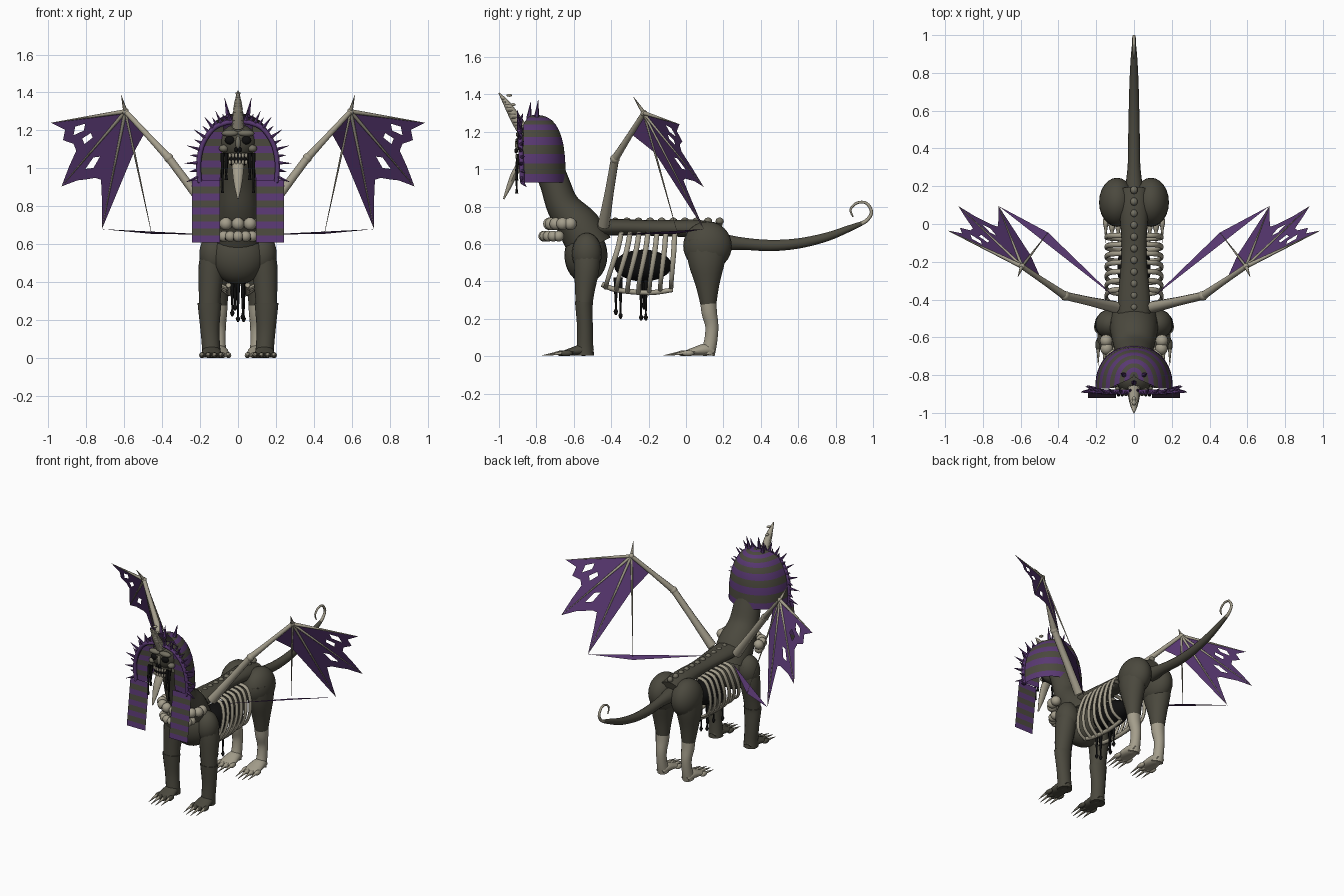
import bpy, bmesh
from math import sin, cos, pi, radians
from mathutils import Vector as V, Matrix

if "Cube" in bpy.data.objects:
    bpy.data.objects.remove(bpy.data.objects["Cube"])


def material(name, c):
    m = bpy.data.materials.new(name)
    m.diffuse_color = (*c, 1)
    m.use_nodes = True
    m.node_tree.nodes["Principled BSDF"].inputs["Base Color"].default_value = m.diffuse_color
    return m


HIDE = material("hide", (0.07, 0.066, 0.048))
DRIED = material("dried_skin", (0.17, 0.16, 0.12))
BONE = material("bone", (0.37, 0.34, 0.26))
PURPLE = material("purple", (0.1, 0.04, 0.17))
BLACK = material("black", (0.005, 0.005, 0.005))


def make(name, verts, faces, mats, mirror=False, smooth=True, index=None):
    me = bpy.data.meshes.new(name)
    me.from_pydata([tuple(v) for v in verts], [], faces)
    for m in mats:
        me.materials.append(m)
    for i, p in enumerate(me.polygons):
        p.use_smooth = smooth
        if index:
            p.material_index = index[i]
    if smooth:
        me.set_sharp_from_angle(angle=radians(50))
    ob = bpy.data.objects.new(name, me)
    bpy.context.collection.objects.link(ob)
    if mirror:
        ob.modifiers.new("mirror", 'MIRROR')
    return ob


def spline(pts, sub):
    if sub < 2:
        return pts
    out = []
    for k in range(len(pts) - 1):
        p0, p1, p2 = pts[max(k - 1, 0)], pts[k], pts[k + 1]
        p3 = pts[min(k + 2, len(pts) - 1)]
        for s in range(sub):
            t = s / sub
            out.append([.5 * (2*b + (c-a)*t + (2*a-5*b+4*c-d)*t*t + (3*b-a-3*c+d)*t**3)
                        for a, b, c, d in zip(p0, p1, p2, p3)])
    return out + [pts[-1]]


def lofts(name, paths, mat, n=14, ref=(1, 0, 0), mirror=False, sub=4):
    """Tubes through points (x, y, z, radius along ref, other radius)."""
    verts, faces, ref = [], [], V(ref)
    for path in paths:
        pts, base = spline(path, sub), len(verts)
        for i, p in enumerate(pts):
            t = (V(pts[min(i + 1, len(pts) - 1)][:3]) - V(pts[max(i - 1, 0)][:3])).normalized()
            a = (ref - t * ref.dot(t)).normalized()
            b = t.cross(a)
            for j in range(n):
                w = 2 * pi * j / n
                verts.append(V(p[:3]) + a * p[3] * cos(w) + b * p[-1] * sin(w))
        for i in range(len(pts) - 1):
            for j in range(n):
                q, k = base + i * n, (j + 1) % n
                faces.append((q + j, q + k, q + n + k, q + n + j))
        faces.append([base + j for j in reversed(range(n))])
        faces.append([len(verts) - n + j for j in range(n)])
    return make(name, verts, faces, [mat], mirror)


def balls(name, items, mat, mirror=False, seg=18):
    bm = bmesh.new()
    for loc, r in items:
        r = r if isinstance(r, tuple) else (r, r, r)
        bmesh.ops.create_uvsphere(bm, u_segments=seg, v_segments=seg * 2 // 3, radius=1,
                                  matrix=Matrix.Translation(loc) @ Matrix.Diagonal((*r, 1)))
    ob = make(name, [], [], [mat], mirror)
    bm.to_mesh(ob.data)
    bm.free()
    ob.data.polygons.foreach_set("use_smooth", [True] * len(ob.data.polygons))


def spikes(name, items, mat, mirror=False, ref=(1, 0, 0), n=8):
    lofts(name, [[(*a, r, r), (*b, .001, .001)] for a, b, r in items], mat, n, ref, mirror, 1)


# Torso, neck and haunches
balls("chest", [((0, -.535, .54), (.15, .115, .15))], HIDE, seg=24)
balls("shoulder", [((.125, -.53, .55), (.08, .08, .11))], HIDE, True)
lofts("neck", [[(0, -.51, .58, .13, .12), (0, -.57, .69, .125, .115), (0, -.655, .8, .105, .09),
                (0, -.7, .92, .095, .08), (0, -.75, 1.05, .085, .08)]], HIDE, 20)
lofts("back", [[(0, -.58, .68, .09, .055), (0, -.4, .69, .085, .045), (0, -.15, .685, .065, .042),
                (0, .05, .68, .075, .05), (0, .18, .65, .08, .06)]], HIDE, 16)
balls("haunch", [((.09, .115, .59), (.095, .13, .13))], HIDE, True, 24)
balls("back_bumps", [((0, -.44 + i * .062, .722), (.02, .022, .02)) for i in range(11)], DRIED, seg=10)

# Tail with bony curl
lofts("tail", [[(0, .18, .61, .05, .05), (0, .3, .602, .034, .034), (0, .45, .592, .031, .031),
                (0, .6, .603, .028, .028), (0, .75, .637, .024, .024), (0, .87, .682, .018, .018),
                (0, .94, .71, .012, .012)]], HIDE)
lofts("tail_curl", [[(0, .92, .702, .012, .012), (0, .965, .725, .01, .01), (0, .992, .77, .009, .009),
                     (0, .965, .818, .008, .008), (0, .915, .82, .007, .007), (0, .88, .785, .006, .006),
                     (0, .893, .745, .004, .004)]], BONE, 8)

# Legs, paws and claws
lofts("front_leg", [[(.125, -.53, .6, .06, .07), (.14, -.53, .48, .068, .07), (.147, -.54, .36, .06, .055),
                     (.15, -.545, .28, .056, .046)]], HIDE, mirror=True)
lofts("front_shin", [[(.15, -.545, .29, .063, .05), (.15, -.545, .26, .06, .047), (.148, -.54, .15, .05, .043),
                      (.142, -.54, .06, .048, .045), (.14, -.54, .005, .05, .05)]], HIDE, mirror=True)
lofts("rear_leg", [[(.1, .11, .62, .08, .12), (.105, .11, .5, .078, .1), (.105, .115, .38, .06, .065),
                    (.102, .12, .27, .045, .042)]], HIDE, mirror=True)
lofts("rear_shin", [[(.102, .12, .28, .047, .044), (.102, .125, .23, .044, .042), (.1, .138, .16, .036, .036),
                     (.1, .132, .08, .035, .036), (.1, .115, .01, .04, .04)]], BONE, mirror=True)
for nm, x, y, m in (("front", .14, -.54, HIDE), ("rear", .1, .11, BONE)):
    lofts(nm + "_paw", [[(x, y + .04, .02, .03, .018), (x, y, .035, .045, .034), (x, y - .07, .025, .055, .022),
                         (x, y - .12, .015, .05, .012)]], m, mirror=True)
    toes = [(x + (k - 1.5) * .033, y - .1 - .02 * (k in (1, 2))) for k in range(4)]
    balls(nm + "_toes", [((a, b, .016), (.016, .035, .016)) for a, b in toes], m, True, 10)
    spikes(nm + "_claws", [((a, b - .02, .018), (a, b - .11, .004), .01) for a, b in toes], BONE, True)

# Open rib cage, entrails and drips
ribs = []
for i in range(7):
    u = i / 6
    t, b = -.345 + .285 * u, -.43 + .35 * u
    zb = .365 - .03 * sin(pi * u)
    ribs.append([(x, t + (b - t) * f, z, r, .01) for x, z, f, r in (
        (.04, .66, 0, .014), (.11, .645, .05, .014), (.142, .57, .25, .014), (.145, .48, .6, .013),
        (.115, .4, .9, .012), (.05, zb, 1, .012))])
lofts("ribs", ribs, BONE, 8, (0, 1, 0), True, 3)
lofts("breastbone", [[(.05, -.45, .385, .014), (.05, -.37, .355, .014), (.05, -.2, .34, .014),
                      (.05, -.07, .355, .012)]], BONE, 8, mirror=True)
balls("entrails", [((0, -.23, .485), (.09, .155, .085))], BLACK)
drips = [(-.03, -.375, .23), (.025, -.35, .21), (0, -.24, .2), (.03, -.215, .2), (-.015, -.225, .26)]
lofts("drips", [[(x, y, .42, .012), (x, y, .34, .009), (x, y, z + .03, .005), (x, y, z + .01, .012),
                 (x, y, z - .01, .004)] for x, y, z in drips], BLACK, 8)

# Bead collar
balls("collar_upper", [((.15 * sin(a), -.635 - .095 * cos(a), .708), .034)
                       for a in [radians(-100 + 25 * k) for k in range(9)]], BONE, seg=12)
balls("collar_lower", [((.105 * sin(a), -.68 - .08 * cos(a), .642), .029)
                       for a in [radians(-90 + 22.5 * k) for k in range(9)]], BONE, seg=12)
balls("collar_gaps", [((.03 * (k - 2), -.768 + .004 * (k - 2) ** 2, .635), .014) for k in range(5)], BLACK, seg=8)

# Striped headcloth: half-round hood in horizontal bands
prof = spline([(.93, .205, -.64), (1.03, .203, -.645), (1.13, .185, -.655), (1.21, .15, -.68),
               (1.26, .105, -.715), (1.285, .05, -.76), (1.29, .004, -.8)], 2)
N = 28
vs, fs, ix = [], [], []
for i, (z, rx, back) in enumerate(prof):
    for j in range(N + 1):
        w = pi * j / N
        front = -.87 + max(0, i - 7) * .012
        vs.append((rx * cos(w), front + (back - front) * sin(w) ** .85, z))
    if i:
        for j in range(N):
            q = (i - 1) * (N + 1) + j
            fs.append((q, q + 1, q + N + 2, q + N + 1))
            ix.append(i % 2)
make("hood", vs, fs, [HIDE, PURPLE], index=ix)


def striped(name, rows):
    vs = [p for a, b in rows for p in (a, b)]
    fs = [(2*i, 2*i + 1, 2*i + 3, 2*i + 2) for i in range(len(rows) - 1)]
    make(name, vs, fs, [PURPLE, HIDE], True, False, [i % 2 for i in range(len(fs))])


striped("hood_front", [((.095 - .02 * u, -.855, .93 + .3 * u), (.205 - .1 * u ** 3, -.868, .93 + .3 * u))
                       for u in [k / 8 for k in range(9)]])
striped("lappet", [((.095, -.88 - .042 * u, .94 - .33 * u), (.243, -.88 - .042 * u, .94 - .33 * u))
                   for u in [k / 9 for k in range(10)]])

# Thorny rim around the face
rim = [(.203, -.875, .93), (.207, -.88, 1.03), (.185, -.885, 1.13), (.13, -.89, 1.21), (.065, -.89, 1.24),
       (0, -.89, 1.25)]
lofts("rim", [[(*p, .013) for p in rim]], PURPLE, 8, (0, 1, 0), True)
th = []
for k, p in enumerate(spline(rim, 3)[:-1]):
    p = V(p)
    d = (p - V((0, -.88, 1.04))).normalized()
    th.append((p, p + d * (.075 if k % 2 else .05) + V((0, .02 - .03 * (k % 2), 0)), .012))
th += [((.05, -.8, 1.27), (.07, -.79, 1.37), .015), ((.0, -.84, 1.27), (0, -.83, 1.36), .015)]
spikes("thorns", th, PURPLE, True, (0, 1, 0), 6)

# Skull face
balls("skull", [((0, -.82, 1.14), (.098, .085, .095)), ((0, -.85, 1.055), (.06, .05, .05))], HIDE)
balls("brow", [((.042, -.888, 1.185), (.045, .022, .018)), ((.075, -.868, 1.105), (.025, .025, .02)),
               ((0, -.9, 1.135), (.014, .015, .035))], DRIED, True, 12)
balls("eye_sockets", [((.042, -.892, 1.148), (.028, .016, .022)), ((.01, -.908, 1.098), (.009, .01, .014))],
      BLACK, True, 12)
balls("mouth", [((0, -.885, 1.045), (.05, .02, .04))], BLACK, seg=12)
balls("teeth", [((.009 + .017 * k, -.905 + .006 * k, z), (.008, .008, .014))
                for k in range(3) for z in (1.068, 1.032)], BONE, True, 8)
lofts("beard", [[(0, -.89, 1.02, .032, .02), (0, -.92, .97, .028, .018), (0, -.945, .91, .02, .014),
                 (0, -.975, .84, .004, .004)]], BONE, 10)
lofts("face_drips", [[(x, -.895, 1.08, .01), (x, -.905, 1.0, .008), (x, -.905, z + .03, .005),
                      (x, -.905, z, .009)] for x, z in ((.062, .94), (.082, .87))], BLACK, 8, mirror=True)

# Ringed crest horn
horn = [(0, -.88, 1.22, .032), (0, -.925, 1.295, .026), (0, -.965, 1.36, .016), (0, -1.0, 1.408, .003)]
lofts("horn", [horn], BONE, 12)
balls("horn_rings", [(p[:3], (p[3] * 1.12, p[3] * 1.1, .007)) for p in spline(horn, 4)[:-2]], BONE, seg=12)
balls("horn_chips", [((0, -.945, 1.395), (.014, .016, .008)), ((0, -.925, 1.345), (.012, .014, .008))], BONE, seg=8)

# Wings: arm, fingers, torn membrane
S, E, W = V((.1, -.44, .7)), V((.365, -.38, 1.055)), V((.593, -.225, 1.3))
A, A2, B, C = V((.985, -.035, 1.24)), V((.93, .095, .905)), V((.717, .095, .68)), V((.455, -.045, .655))
R = V((.11, -.38, .65))
lofts("wing_arm", [[(*S, .032), (*S.lerp(E, .5), .024), (*E, .022)],
                   [(*E, .022), (*E.lerp(W, .5), .016), (*W, .014)]], BONE, 10, (0, 1, 0), True, 2)
balls("wing_joints", [(E, .026), (W, .018)], BONE, True, 10)
spikes("wing_fingers", [(W, A, .012), (W, A2, .01), (W, B, .01), (W, C, .008), (W, (.615, -.28, 1.385), .012)],
       BONE, True, (0, 1, 0))


def panel(name, P, Q, reach, holes):
    n = len(reach) - 1
    vs = [W + (P.lerp(Q, j / n) - W) * (reach[j] * i / n) for i in range(n + 1) for j in range(n + 1)]
    fs = [(i*(n+1) + j, i*(n+1) + j + 1, (i+1)*(n+1) + j + 1, (i+1)*(n+1) + j)
          for i in range(n) for j in range(n) if (i, j) not in holes]
    make(name, vs, fs, [PURPLE], True, False)


panel("membrane_outer", A, A2, [1, .83, .88, .75, .73, .86, 1], {(4, 1), (4, 3)})
panel("membrane_middle", A2, B, [1, .84, .76, .69, .66, .78, 1], {(4, 1)})
M = W.lerp(C, .33)
make("membrane_inner", [W, B, M, W.lerp(E, .45), C, R], [(0, 1, 2), (0, 2, 3), (1, 5, 4)], [PURPLE], True, False)
